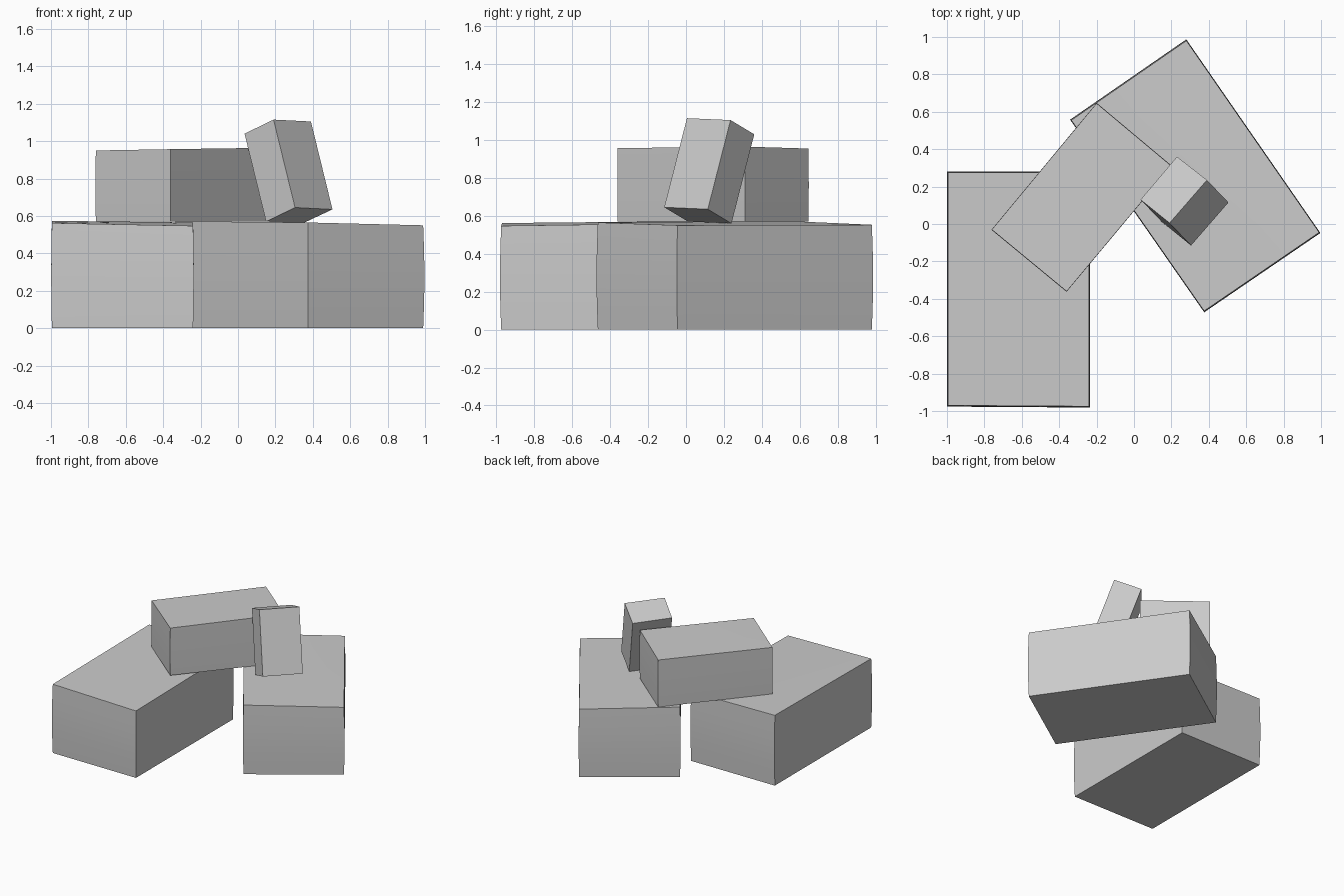
import bpy, bmesh, math
from mathutils import Vector

if "Cube" in bpy.data.objects:
    bpy.data.objects.remove(bpy.data.objects["Cube"])


def block(name, bottom, top, bulge=0.0, cuts=5):
    """Hand-cut block between two four-cornered ends, corners anticlockwise."""
    bottom = [Vector(p) for p in bottom]
    top = [Vector(p) for p in top]
    bm = bmesh.new()
    bmesh.ops.create_cube(bm, size=1)
    if cuts:
        bmesh.ops.subdivide_edges(bm, edges=bm.edges[:], cuts=cuts, use_grid_fill=True)
    for v in bm.verts:
        u, t, w = (c + 0.5 for c in v.co)
        ends = []
        for q in (bottom, top):
            p = q[0].lerp(q[1], u).lerp(q[3].lerp(q[2], u), t)
            mid = sum(q, Vector()) / 4
            swell = bulge * math.sin(math.pi * w)
            ends.append(p + (p - mid) * swell)
        v.co = ends[0].lerp(ends[1], w)
    bmesh.ops.recalc_face_normals(bm, faces=bm.faces[:])
    mesh = bpy.data.meshes.new(name)
    bm.to_mesh(mesh)
    bm.free()
    obj = bpy.data.objects.new(name, mesh)
    bpy.context.collection.objects.link(obj)
    bpy.ops.object.select_all(action='DESELECT')
    obj.select_set(True)
    bpy.context.view_layer.objects.active = obj
    bpy.ops.object.shade_smooth_by_angle(angle=math.radians(30))
    return obj


def upright(name, plan, z0, heights, bulge):
    """Block standing on a flat base with slightly uneven top corners."""
    return block(name, [(x, y, z0) for x, y in plan],
                 [(x, y, h) for (x, y), h in zip(plan, heights)], bulge)


# Two large base blocks
upright("left_base_block",
        [(-0.995, -0.97), (-0.24, -0.975), (-0.24, 0.275), (-0.995, 0.275)],
        0.0, [0.562, 0.547, 0.565, 0.574], 0.01)
upright("right_base_block",
        [(0.375, -0.465), (0.99, -0.045), (0.28, 0.98), (-0.335, 0.555)],
        0.0, [0.565, 0.55, 0.553, 0.572], 0.01)

# Block bridging the two bases
upright("bridge_block",
        [(-0.36, -0.36), (0.2, 0.31), (-0.2, 0.645), (-0.76, -0.03)],
        0.57, [0.957, 0.965, 0.955, 0.95], 0.005)

# Small block leaning against the bridge
lean_top = [(0.19, 0.005, 1.115), (0.39, 0.235, 1.105),
            (0.23, 0.36, 1.03), (0.035, 0.13, 1.04)]
lean_bottom = [Vector(p) + Vector((0.115, -0.12, -0.47)) for p in lean_top]
block("leaning_block", lean_bottom, lean_top, cuts=0)
